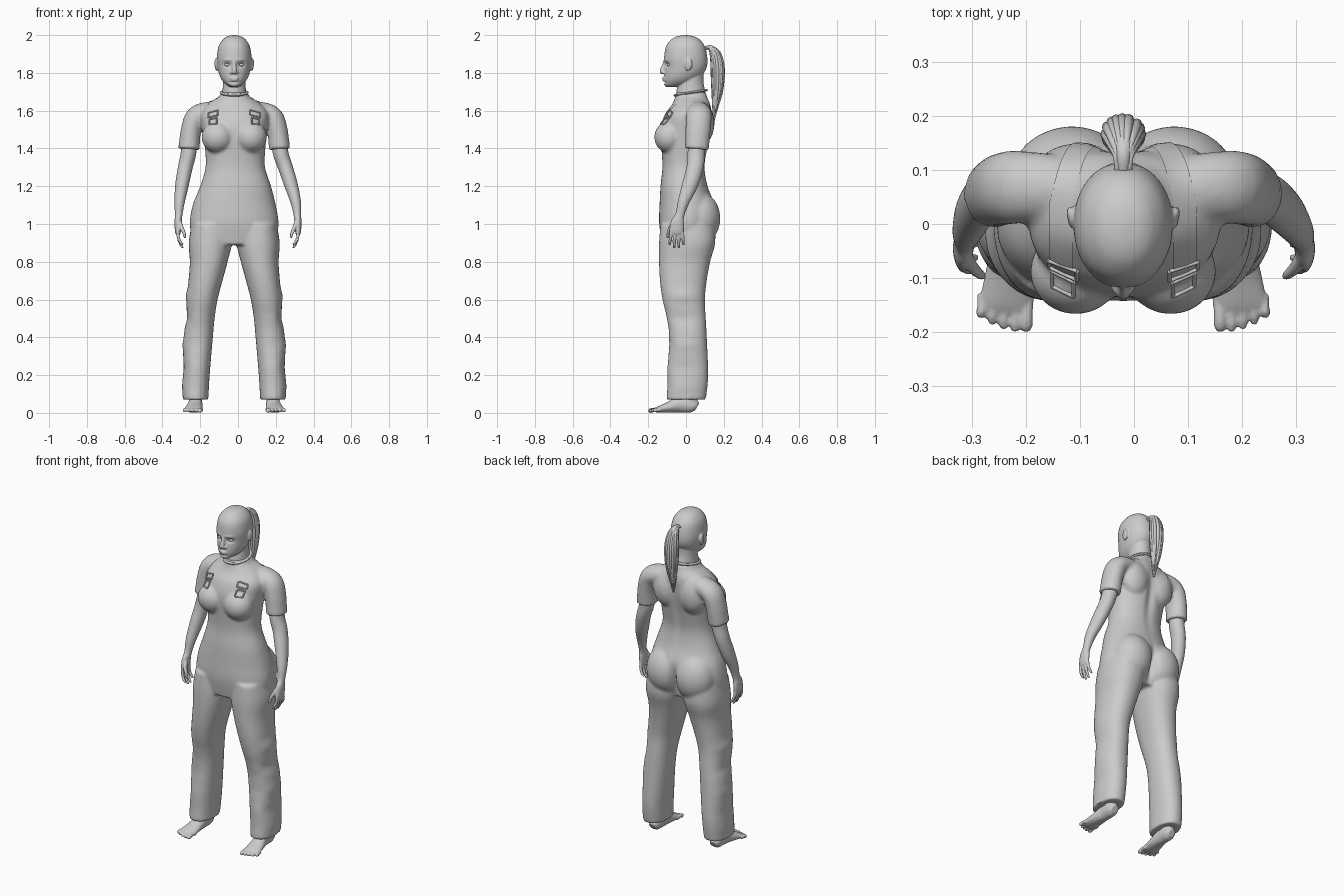
import bpy, bmesh, math, random
from math import sin, cos, pi, exp
from mathutils import Vector, Matrix
from mathutils.bvhtree import BVHTree

if "Cube" in bpy.data.objects:
    bpy.data.objects.remove(bpy.data.objects["Cube"])

random.seed(4)
CX = -0.02  # the body's middle line
grey = bpy.data.materials.new("light grey")
grey.diffuse_color = (0.6, 0.6, 0.6, 1)
grey.use_nodes = True
grey.node_tree.nodes["Principled BSDF"].inputs["Base Color"].default_value = grey.diffuse_color


def spline(rows, sub):
    """Smooth interpolation through rows of numbers."""
    out = []
    for i in range(len(rows) - 1):
        a, b, c, d = (rows[max(i - 1, 0)], rows[i], rows[i + 1], rows[min(i + 2, len(rows) - 1)])
        for k in range(sub):
            t = k / sub
            out.append([0.5 * (2 * q + (r - p) * t + (2 * p - 5 * q + 4 * r - s) * t * t
                        + (3 * q - p - 3 * r + s) * t ** 3) for p, q, r, s in zip(a, b, c, d)])
    return out + [list(rows[-1])]


def loft(bm, rows, ref=(1, 0, 0), flat=False, n=28, sub=4, power=1.0):
    """Rows are x, y, z, radius along ref, other radius."""
    pts = spline(rows, sub)
    rings = []
    for i, p in enumerate(pts):
        t = Vector(pts[min(i + 1, len(pts) - 1)][:3]) - Vector(pts[max(i - 1, 0)][:3])
        t = Vector((0, 0, 1)) if flat else t.normalized()
        u = Vector(ref)
        u = (u - t * u.dot(t)).normalized()
        w = t.cross(u)
        ring = []
        for k in range(n):
            c, s = cos(2 * pi * k / n), sin(2 * pi * k / n)
            c, s = (math.copysign(abs(v) ** power, v) for v in (c, s))
            ring.append(bm.verts.new(Vector(p[:3]) + u * c * max(p[3], .001) + w * s * max(p[4], .001)))
        rings.append(ring)
    for a, b in zip(rings, rings[1:]):
        for k in range(n):
            bm.faces.new((a[k], a[(k + 1) % n], b[(k + 1) % n], b[k]))
    bm.faces.new(rings[0])
    bm.faces.new(rings[-1])


def blob(bm, at, size):
    bmesh.ops.create_uvsphere(bm, u_segments=24, v_segments=16, radius=1,
                              matrix=Matrix.Translation(at) @ Matrix.Diagonal((*size, 1)))


def finish(name, bm, voxel=0, smooth=4):
    """Make the object; with a voxel size, fuse the shapes into one skin."""
    bmesh.ops.recalc_face_normals(bm, faces=bm.faces)
    me = bpy.data.meshes.new(name)
    bm.to_mesh(me)
    bm.free()
    ob = bpy.data.objects.new(name, me)
    bpy.context.collection.objects.link(ob)
    bpy.context.view_layer.objects.active = ob
    if voxel:
        m = ob.modifiers.new("fuse", 'REMESH')
        m.mode, m.voxel_size = 'VOXEL', voxel
        bpy.ops.object.modifier_apply(modifier="fuse")
        m = ob.modifiers.new("relax", 'SMOOTH')
        m.factor, m.iterations = 0.5, smooth
        bpy.ops.object.modifier_apply(modifier="relax")
    ob.data.materials.clear()
    ob.data.materials.append(grey)
    for o in bpy.context.selected_objects:
        o.select_set(False)
    ob.select_set(True)
    bpy.ops.object.shade_smooth_by_angle(angle=math.radians(50))
    return ob


def push(ob, at, size, move):
    """Soft sculpting dent or bulge."""
    for v in ob.data.vertices:
        d = sum(((v.co[i] - at[i]) / size[i]) ** 2 for i in range(3))
        if d < 6:
            v.co += Vector(move) * exp(-d)


# Clothed body: torso, legs, sleeves
bm = bmesh.new()
torso = [(.89, -.24, .20, -.125, .10), (1.0, -.255, .215, -.142, .14), (1.1, -.24, .20, -.14, .15),
         (1.2, -.20, .175, -.135, .115), (1.3, -.172, .143, -.125, .10), (1.4, -.175, .145, -.13, .115),
         (1.5, -.19, .155, -.135, .135), (1.58, -.195, .16, -.112, .138), (1.63, -.165, .125, -.075, .132),
         (1.67, -.105, .068, -.058, .115), (1.70, -.086, .046, -.055, .105)]
loft(bm, [((a + b) / 2, (c + d) / 2, z, (b - a) / 2, (d - c) / 2) for z, a, b, c, d in torso],
     flat=True, n=40, power=.9)
leg = [(1.0, .125, .10, -.135, .15), (.9, .127, .114, -.143, .155), (.8, .135, .10, -.143, .128),
       (.7, .152, .09, -.138, .11), (.6, .169, .081, -.125, .10), (.5, .18, .076, -.10, .105),
       (.4, .19, .077, -.09, .11), (.2, .201, .071, -.098, .118), (.07, .205, .068, -.103, .105)]
for s in (-1, 1):
    loft(bm, [(CX + s * x, (c + d) / 2, z, r, (d - c) / 2) for z, x, r, c, d in leg],
         flat=True, n=32, power=.9)
    loft(bm, [(CX + s * x, y, z, a, b) for x, y, z, a, b in (
        (.06, .06, 1.595, .055, .055), (.15, .068, 1.59, .064, .055), (.205, .068, 1.565, .068, .055),
        (.228, .064, 1.50, .067, .054), (.236, .06, 1.44, .065, .055), (.24, .056, 1.395, .064, .057))],
        ref=(0, 1, 0))
    blob(bm, (CX + s * .088, -.088, 1.46), (.085, .08, .085))    # bust
    blob(bm, (CX + s * .095, .07, 1.03), (.12, .112, .14))       # seat
    blob(bm, (CX + s * .085, .085, 1.53), (.085, .065, .11))     # shoulder blade
body = finish("clothed_body", bm, .009, 5)
push(body, (CX, .13, 1.45), (.025, .06, .17), (0, -.014, 0))     # spine groove
push(body, (CX, .15, .98), (.018, .06, .10), (0, -.025, 0))      # seat cleft
for s in (-1, 1):
    for z, d in ((.62, .008), (.50, -.008), (.36, .007), (.24, -.006), (.14, .005)):  # trouser folds
        push(body, (CX + s * .25, -.04, z), (.06, .09, .035), (s * d, d, 0))
tree = BVHTree.FromPolygons([v.co for v in body.data.vertices], [p.vertices for p in body.data.polygons])


def on_body(x, angle, lift):
    """Point on the chest, shoulder or back; angle 0 faces front, 90 up."""
    d = Vector((0, -cos(math.radians(angle)), sin(math.radians(angle))))
    c = Vector((x, .04, 1.5))
    hit = tree.ray_cast(c + d * .6, -d)[0]
    return (hit or c) + d * lift


# Neckband
bm = bmesh.new()
loft(bm, [(CX + .068 * cos(a), .025 + .082 * sin(a), 1.695 + .014 * sin(a), .007, .009)
          for a in (2 * pi * k / 24 for k in range(25))], ref=(0, 0, 1), n=8, sub=2)
finish("neckband", bm)

# Shoulder straps and buckles
for s, side in ((-1, "right"), (1, "left")):
    bm = bmesh.new()
    rows = []
    for k in range(29):
        a = 40 + k * 4.6
        x = CX + s * (.115 - .055 * max(0, (a - 90) / 80))
        rows.append([bm.verts.new(on_body(x + o, a, .003)) for o in (-.022, 0, .022)])
    for p, q in zip(rows, rows[1:]):
        for i in (0, 1):
            bm.faces.new((p[i], p[i + 1], q[i + 1], q[i]))
    finish(side + "_shoulder_strap", bm)
    bm = bmesh.new()
    for a0, a1, w in ((28, 39, .026), (10, 23, .02)):
        loop = [(-w, a0), (-w, a1), (w, a1), (w, a0), (-w, a0)]
        for (x0, b0), (x1, b1) in zip(loop, loop[1:]):
            p, q = (on_body(CX + s * .112 + x, b, .004) for x, b in ((x0, b0), (x1, b1)))
            loft(bm, [(*p, .004, .004), (*q, .004, .004)], ref=(.3, .5, .8), n=8, sub=1)
    finish(side + "_buckle", bm)

# Head with neck, nose, lips and ears
bm = bmesh.new()
head = [(2.0, .006, -.008, .004), (1.994, .035, -.045, .04), (1.977, .06, -.078, .072), (1.94, .083, -.106, .1),
        (1.88, .092, -.116, .113), (1.83, .088, -.113, .11), (1.79, .079, -.116, .088),
        (1.76, .064, -.117, .055), (1.738, .042, -.116, .02), (1.726, .02, -.105, -.03)]
loft(bm, [(CX, (c + d) / 2, z, r, (d - c) / 2) for z, r, c, d in head], flat=True, n=40, power=.95)
loft(bm, [(CX, .035, 1.83, .06, .06), (CX, .028, 1.76, .059, .064), (CX, .025, 1.71, .062, .075),
          (CX, .03, 1.66, .07, .08)], flat=True)
loft(bm, [(CX, -.108, 1.865, .009, .01), (CX, -.118, 1.835, .010, .012), (CX, -.126, 1.81, .014, .014),
          (CX, -.122, 1.797, .012, .010)], n=16)
for s in (-1, 1):
    blob(bm, (CX + s * .014, -.116, 1.802), (.009, .012, .008))   # nostril
    blob(bm, (CX + s * .094, .012, 1.845), (.009, .02, .034))     # ear
    blob(bm, (CX + s * .099, .02, 1.85), (.006, .013, .025))
blob(bm, (CX, -.115, 1.772), (.024, .011, .006))
blob(bm, (CX, -.114, 1.761), (.021, .011, .007))
skull = finish("head", bm, .0042, 3)
for s in (-1, 1):
    push(skull, (CX + s * .036, -.105, 1.843), (.02, .04, .013), (0, .014, 0))   # eye socket
    push(skull, (CX + s * .036, -.11, 1.868), (.025, .03, .008), (0, -.004, 0))  # brow
push(skull, (CX, -.11, 1.75), (.03, .03, .006), (0, .006, 0))                    # chin crease
bm = bmesh.new()
for s in (-1, 1):
    blob(bm, (CX + s * .036, -.085, 1.843), (.017, .016, .010))
finish("eyes", bm)

# Ponytail: core and loose strands
bm = bmesh.new()
tail = [(.10, 1.93, .012), (.128, 1.935, .014), (.152, 1.91, .024), (.166, 1.85, .031), (.168, 1.77, .031),
        (.164, 1.69, .024), (.155, 1.62, .013), (.148, 1.56, .003)]
loft(bm, [(CX, y, z, r, r * .85) for y, z, r in tail], n=16)
for k in range(16):
    a = 2 * pi * k / 16 + random.uniform(-.1, .1)
    end = random.uniform(-.02, .05)
    loft(bm, [(CX + cos(a) * r * 1.02, y + sin(a) * r * .85, z + end * (i / 7) ** 2, .3 * r + .001, .3 * r + .001)
              for i, (y, z, r) in enumerate(tail)], n=8, sub=3)
finish("ponytail", bm)

for s, side in ((-1, "right"), (1, "left")):
    # Arm and hand
    bm = bmesh.new()
    loft(bm, [(s * x + off, y, z, a, b) for x, y, z, a, b, off in (
        (.235, .06, 1.45, .045, .042, -.02), (.245, .054, 1.37, .046, .041, -.018),
        (.265, .048, 1.30, .045, .039, -.014), (.288, .022, 1.21, .042, .036, -.008),
        (.307, -.012, 1.12, .031, .028, -.002), (.314, -.032, 1.05, .024, .020, 0),
        (.317, -.045, 1.01, .035, .019, 0), (.318, -.05, .965, .038, .016, 0),
        (.316, -.052, .945, .032, .012, 0))], ref=(0, 1, 0))
    for k, tip in enumerate((.89, .872, .872, .89)):
        y = -.08 + k * .02
        loft(bm, [(s * .318, y, .965, .009, .009), (s * .316, y - .002 + .002 * k, .93, .0085, .0085),
                  (s * .305, y - .006 + .004 * k, (tip + .93) / 2 - .005, .008, .008),
                  (s * .292, y - .006 + .004 * k, tip, .006, .006)], ref=(0, 1, 0), n=12)
    loft(bm, [(s * .312, -.06, 1.015, .013, .012), (s * .298, -.082, .98, .012, .011),
              (s * .285, -.094, .95, .009, .009), (s * .28, -.097, .925, .006, .006)], ref=(0, 1, 0), n=12)
    finish(side + "_arm", bm, .0042, 2)
    # Foot and toes
    bm = bmesh.new()
    fx = CX + s * .205
    loft(bm, [(fx, .058, .03, .022, .022), (fx, .035, .04, .034, .038), (fx, -.03, .045, .037, .044),
              (fx + s * .006, -.09, .03, .044, .029), (fx + s * .012, -.145, .018, .049, .017),
              (fx + s * .014, -.165, .014, .045, .010)])
    loft(bm, [(fx, .02, .04, .034, .04), (fx, .02, .16, .035, .04)], flat=True)
    for k in range(5):
        x = fx + s * (-.028 + .021 * k)
        r = .0125 if k == 0 else .0098
        y = (-.193, -.193, -.188, -.18, -.168)[k]
        loft(bm, [(x, -.13, .016, r, r), (x + s * .002, -.165, .017, r * .9, r * .9),
                  (x + s * .003, y + .006, .012, r, r), (x + s * .003, y - .007, .011, r * .5, r * .5)], n=12)
    finish(side + "_foot", bm, .0042, 2)
